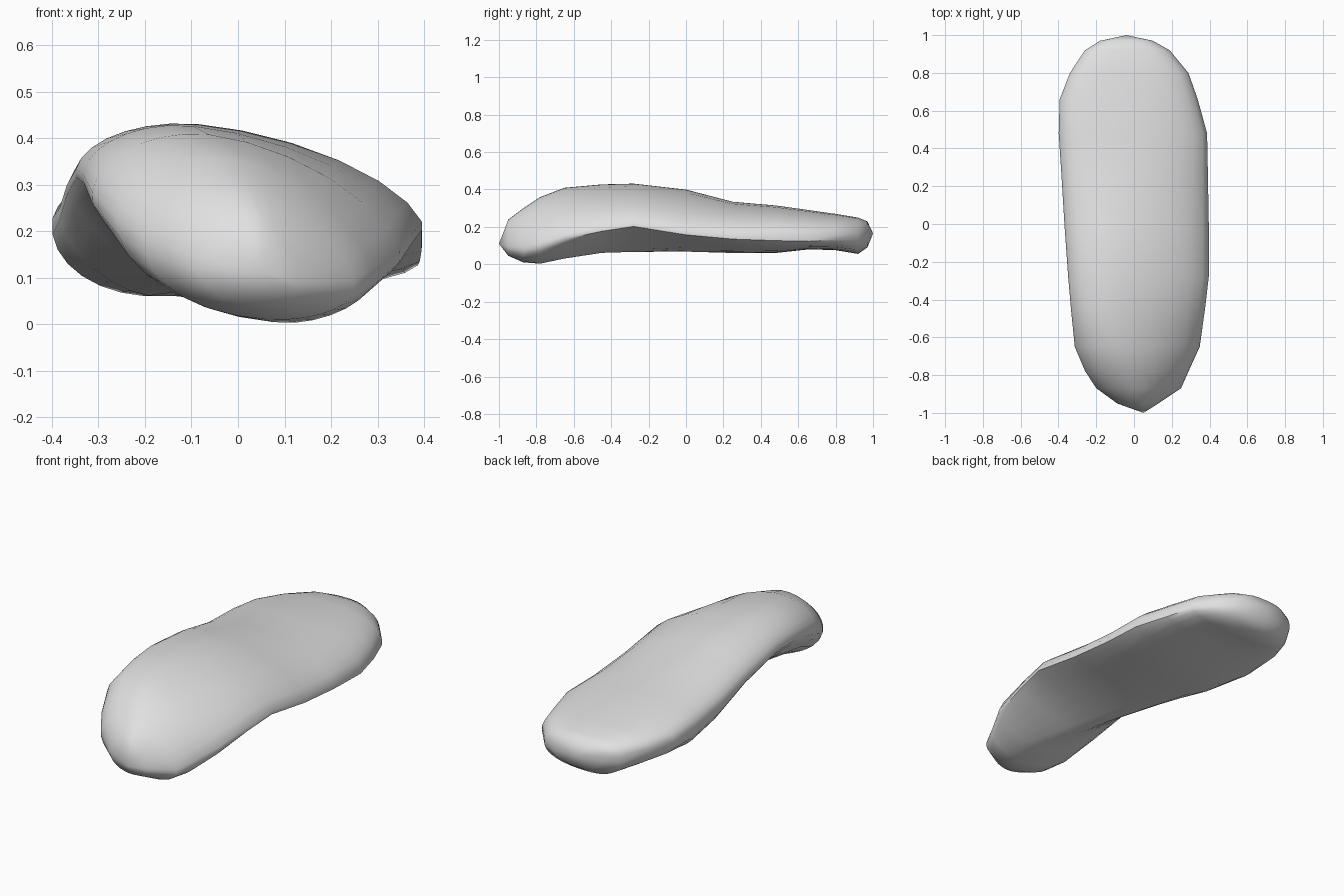
import bpy
import bmesh
from math import cos, sin, pi, radians

cube = bpy.data.objects.get("Cube")
if cube:
    bpy.data.objects.remove(cube, do_unlink=True)


def make_material(name, colour):
    material = bpy.data.materials.new(name)
    material.use_nodes = True
    material.diffuse_color = colour
    shader = material.node_tree.nodes["Principled BSDF"]
    shader.inputs["Base Color"].default_value = colour
    shader.inputs["Roughness"].default_value = 0.8
    return material


# Stations along the length, each with (x, z) of the right rim, left rim,
# crown and keel, then the roundness of the underside
STATIONS = [
    (-.95, (-.09, .13), (.13, .09), (.03, .24), (.04, .045), 2),
    (-.87, (-.20, .17), (.25, .08), (.0, .30), (.09, .01), 2),
    (-.78, (-.26, .21), (.29, .10), (-.04, .36), (.11, .003), 1.8),
    (-.65, (-.315, .27), (.35, .14), (-.09, .41), (.1, .03), 1.5),
    (-.45, (-.335, .31), (.38, .18), (-.13, .428), (0, .06), 1.2),
    (-.28, (-.35, .32), (.40, .205), (-.12, .432), (-.05, .065), 1.1),
    (0, (-.37, .285), (.40, .16), (-.12, .40), (-.13, .067), 1.2),
    (.25, (-.385, .235), (.395, .14), (-.12, .335), (-.18, .06), 1.6),
    (.48, (-.40, .21), (.39, .135), (-.12, .315), (-.18, .06), 2),
    (.66, (-.395, .2), (.34, .13), (-.1, .29), (-.12, .08), 2.2),
    (.8, (-.34, .19), (.29, .14), (-.08, .27), (-.1, .075), 2.3),
    (.92, (-.26, .17), (.19, .14), (-.06, .25), (-.06, .055), 2.3),
    (.97, (-.18, .17), (.10, .15), (-.04, .23), (-.04, .09), 2),
]
FRONT_TIP = (.05, -1, .11)
BACK_TIP = (-.04, 1, .165)
SIDES = 28


def section_point(station, index):
    """One point of a section made of four quarter curves."""
    y, right, left, crown, keel, power = station
    angle = 2 * pi * (index + .5) / SIDES
    rim = left if cos(angle) > 0 else right
    peak = crown if sin(angle) > 0 else keel
    if peak is crown:
        # The left shoulder slopes more gently; both square off at the back
        power = (1.6 if rim is left else 2) + max(0, y)
    out = abs(cos(angle)) ** (2 / power)
    rise = abs(sin(angle)) ** (2 / power)
    x = peak[0] + out * (rim[0] - peak[0])
    z = rim[1] + rise * (peak[1] - rim[1])
    return x, y, z


def close_end(bm, ring, tip):
    """Fan a ring of vertices to a tip."""
    point = bm.verts.new(tip)
    for i, vert in enumerate(ring):
        bm.faces.new((vert, ring[(i + 1) % len(ring)], point))


# Long, twisted, pillow-like body lofted from front to back
bm = bmesh.new()
rings = [[bm.verts.new(section_point(station, i)) for i in range(SIDES)]
         for station in STATIONS]
for near, far in zip(rings, rings[1:]):
    for i in range(SIDES):
        j = (i + 1) % SIDES
        bm.faces.new((near[i], near[j], far[j], far[i]))
close_end(bm, rings[0], FRONT_TIP)
close_end(bm, rings[-1], BACK_TIP)
bmesh.ops.recalc_face_normals(bm, faces=bm.faces)

mesh = bpy.data.meshes.new("long_body")
bm.to_mesh(mesh)
bm.free()
mesh.materials.append(make_material("light grey", (.75, .75, .75, 1)))
body = bpy.data.objects.new("long_body", mesh)
bpy.context.collection.objects.link(body)

# Soft shading with a crisp lower rim
bpy.ops.object.select_all(action="DESELECT")
body.select_set(True)
bpy.context.view_layer.objects.active = body
bpy.ops.object.shade_smooth_by_angle(angle=radians(50))
